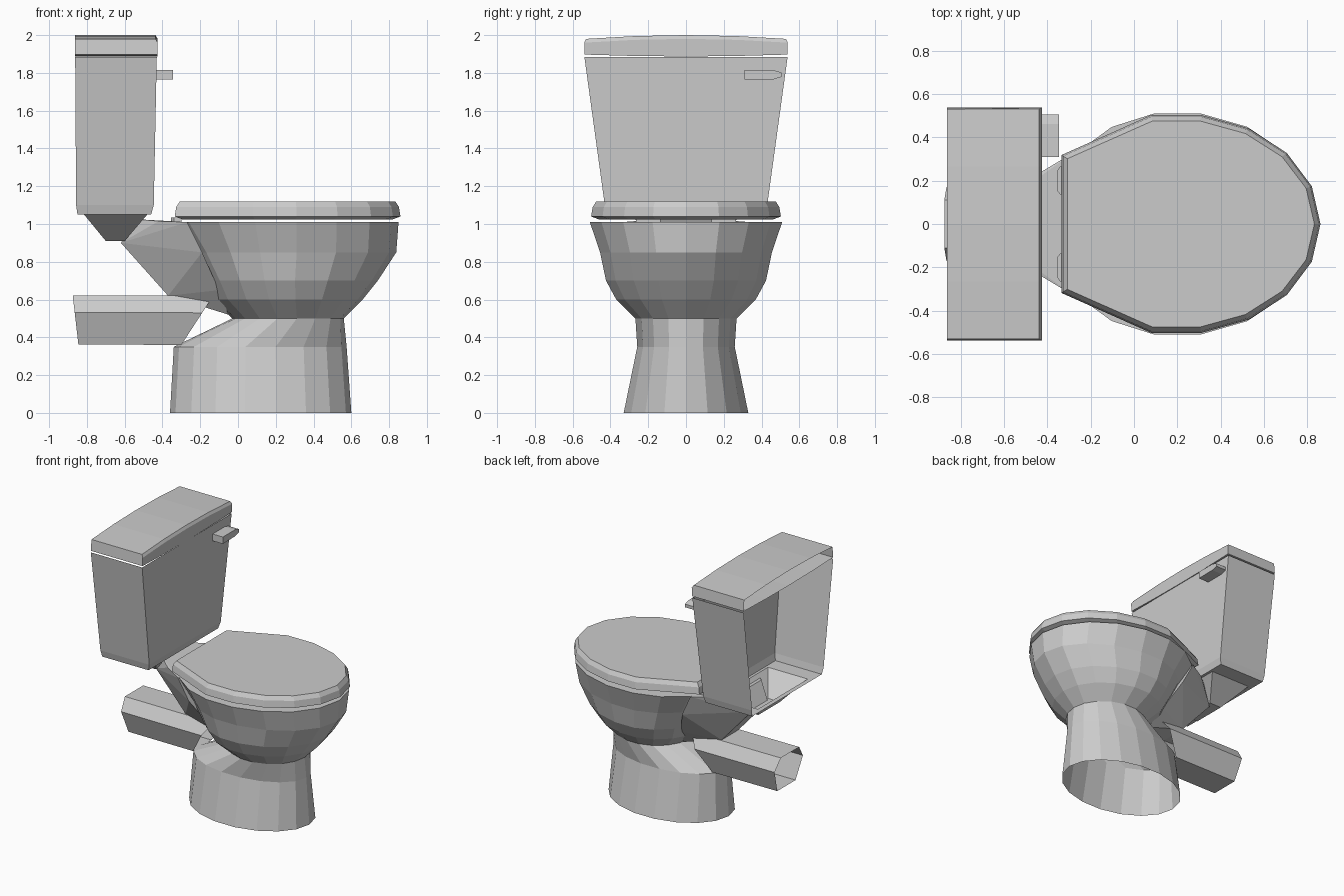
import bpy, bmesh
from math import cos, sin, radians

if "Cube" in bpy.data.objects:
    bpy.data.objects.remove(bpy.data.objects["Cube"])


def make(name, bm):
    bmesh.ops.recalc_face_normals(bm, faces=bm.faces[:])
    me = bpy.data.meshes.new(name)
    bm.to_mesh(me)
    bm.free()
    ob = bpy.data.objects.new(name, me)
    bpy.context.collection.objects.link(ob)
    return ob


def loft(name, rings, closed=True, caps=()):
    """Skin matching rings; caps lists the ring indices to fill."""
    bm = bmesh.new()
    vs = [[bm.verts.new(p) for p in r] for r in rings]
    n = len(vs[0])
    for a, b in zip(vs, vs[1:]):
        for i in range(n if closed else n - 1):
            j = (i + 1) % n
            bm.faces.new((a[i], a[j], b[j], b[i]))
    for c in caps:
        bm.faces.new(vs[c])
    return make(name, bm)


def oval(z, xb, xf, w, cx):
    """18-sided egg with different front and back lengths."""
    pts = []
    for i in range(18):
        t = radians(20 * i)
        s = (xf - cx) if cos(t) > 0 else (cx - xb)
        pts.append((cx + s * cos(t), w * sin(t), z))
    return pts


def rect(z, xb, xf, w):
    return [(xb, -w, z), (xf, -w, z), (xf, w, z), (xb, w, z)]


# Bowl and pedestal, one continuous skin with an open foot
loft("bowl_and_pedestal", [
    oval(0.00, -0.36, 0.60, 0.335, 0.12),
    oval(0.35, -0.34, 0.575, 0.262, 0.12),
    oval(0.50, -0.03, 0.56, 0.272, 0.26),
    oval(0.60, -0.14, 0.66, 0.375, 0.23),
    oval(0.70, -0.19, 0.74, 0.43, 0.21),
    oval(0.85, -0.28, 0.838, 0.462, 0.20),
    oval(1.01, -0.40, 0.85, 0.517, 0.195)], caps=(-1,))

# Neck between tank, bowl and pipe
bm = bmesh.new()
for x, y, z in [(-0.53, 0.15, 1.025), (-0.42, 0.245, 1.015), (-0.27, 0.335, 1.01),
                (-0.46, 0.15, 0.86), (-0.19, 0.32, 0.85), (-0.62, 0.10, 0.90),
                (-0.37, 0.10, 0.62), (-0.05, 0.10, 0.52), (-0.10, 0.20, 0.65)]:
    for s in (-1, 1):
        bm.verts.new((x, s * y, z))
hull = bmesh.ops.convex_hull(bm, input=bm.verts[:])
bmesh.ops.delete(bm, geom=[v for v in bm.verts if not v.link_faces], context='VERTS')
make("neck", bm)

# Waste pipe, open at the back
hexagon = [(-0.11, 0.0), (0.11, 0.0), (0.17, 0.17), (0.11, 0.26), (-0.11, 0.26), (-0.17, 0.17)]
loft("waste_pipe", [
    [(-0.845 - 0.03 * z / 0.26, y, 0.362 + z) for y, z in hexagon],
    [(-0.30 + 0.65 * z, y, 0.36 + z) for y, z in hexagon]])

# Seat lid with straight hinge edge
def seat_ring(z, d):
    half = [(0.195 + (0.665 - d) * cos(radians(a)), (0.51 - d) * sin(radians(a)))
            for a in (0, 20, 40, 60, 80, 100)] + [(-0.335 + d, 0.318 - d * 0.6)]
    pts = half + [(x, -y) for x, y in half[:0:-1]]
    return [(x, y, z) for x, y in pts]


loft("seat_lid", [seat_ring(1.025, 0.04), seat_ring(1.04, 0.0), seat_ring(1.09, 0.008),
                  seat_ring(1.12, 0.028)], caps=(0, -1))

# Seat hinges
for side, s in (("left", -1), ("right", 1)):
    loft("hinge_" + side, [
        [(x, s * 0.2 + y, z) for x, y in
         [(-0.355, -0.045), (-0.34, -0.065), (-0.30, -0.065),
          (-0.30, 0.065), (-0.34, 0.065), (-0.355, 0.045)]]
        for z in (1.005, 1.035)], caps=(0, 1))

# Tank walls, open at the back
loft("tank", [rect(1.05, -0.85, -0.46, 0.418), rect(1.10, -0.857, -0.446, 0.43),
              rect(1.885, -0.862, -0.43, 0.538)], closed=False)

# Tank floor narrowing into a funnel
loft("tank_floor", [rect(1.05, -0.85, -0.46, 0.418), rect(1.05, -0.815, -0.48, 0.30),
                    rect(0.91, -0.70, -0.60, 0.13)], caps=(-1,))

# Arched tank cover, open at the back
stations = []
for y in (-0.538, -0.27, 0.0, 0.27, 0.538):
    k = 1 - (y / 0.538) ** 2
    zb, zt = 1.897 - 0.01 * k, 1.98 + 0.02 * k
    yt = y * 0.985
    stations.append([(-0.862, y, zb), (-0.427, y, zb), (-0.425, y, zt - 0.02),
                     (-0.437, yt, zt), (-0.862, yt, zt)])
loft("tank_cover", stations, closed=False, caps=(0, -1))

# Flush handle with tapered tip
loft("flush_handle", [[(-0.435, y, 1.79 - h), (-0.345, y, 1.79 - h),
                       (-0.345, y, 1.79 + h), (-0.435, y, 1.79 + h)]
                      for y, h in ((0.31, 0.026), (0.46, 0.025), (0.505, 0.012))], caps=(0, -1))
